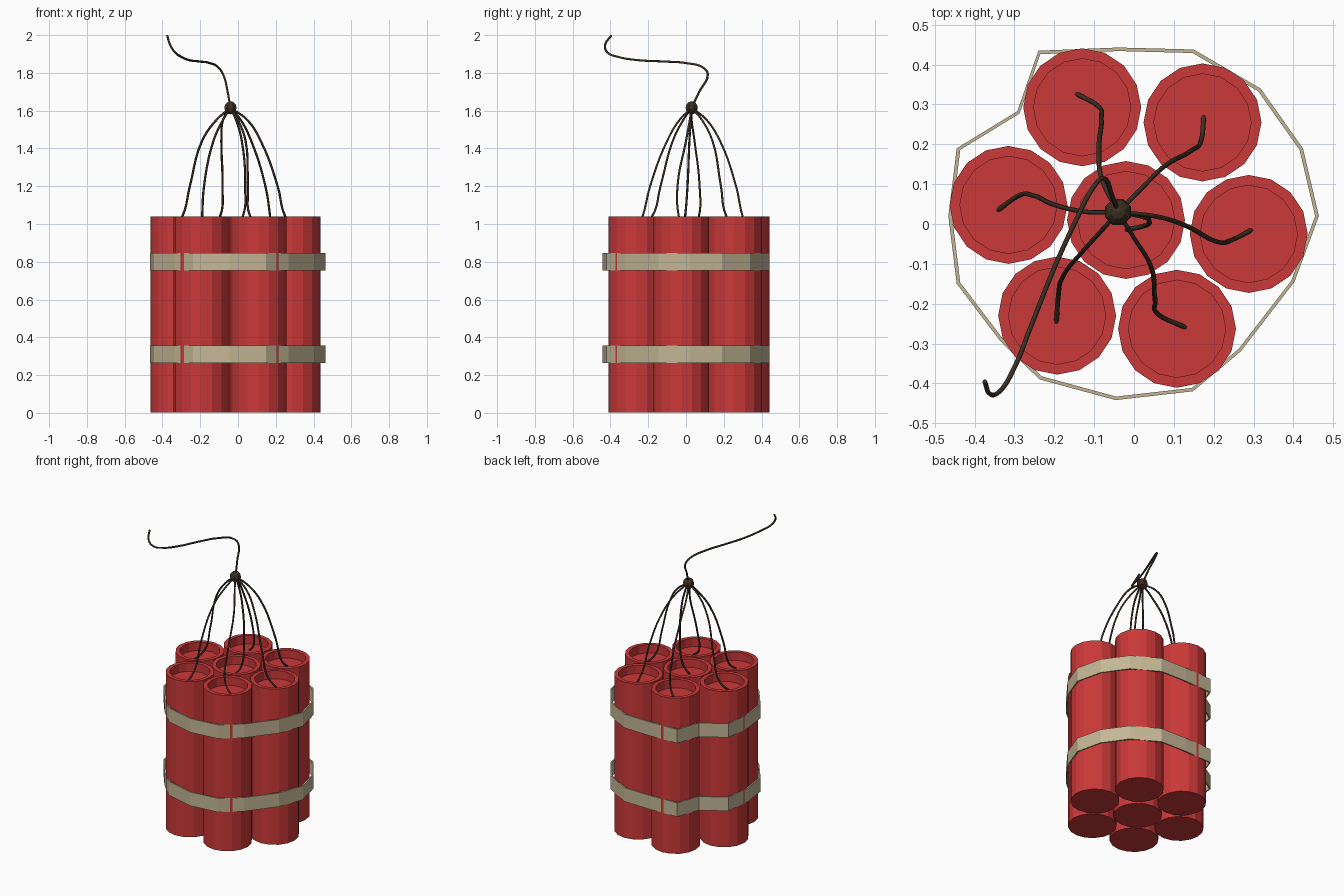
import bpy, bmesh
from math import sin, cos, pi
from mathutils import Vector

if "Cube" in bpy.data.objects:
    bpy.data.objects.remove(bpy.data.objects["Cube"])


def material(name, color):
    m = bpy.data.materials.new(name)
    m.diffuse_color = (*color, 1)
    m.use_nodes = True
    m.node_tree.nodes["Principled BSDF"].inputs["Base Color"].default_value = m.diffuse_color
    return m


RED = material("red_paper", (0.60, 0.04, 0.04))
TAN = material("tan_strap", (0.55, 0.47, 0.30))
BROWN = material("fuse_brown", (0.045, 0.028, 0.016))


def loft(name, rings, mat, caps=False):
    """Closed rings of points, bridged in order."""
    bm = bmesh.new()
    loops = [[bm.verts.new(p) for p in r] for r in rings]
    for a, b in zip(loops, loops[1:]):
        n = len(a)
        for i in range(n):
            j = (i + 1) % n
            bm.faces.new((a[i], a[j], b[j], b[i]))
    if caps:
        bm.faces.new(loops[0][::-1])
        bm.faces.new(loops[-1])
    bmesh.ops.recalc_face_normals(bm, faces=bm.faces[:])
    me = bpy.data.meshes.new(name)
    bm.to_mesh(me)
    bm.free()
    me.materials.append(mat)
    ob = bpy.data.objects.new(name, me)
    bpy.context.collection.objects.link(ob)
    return ob


def fuse(name, pts):
    """Thin round cord through the points."""
    cu = bpy.data.curves.new(name, 'CURVE')
    cu.dimensions = '3D'
    cu.bevel_depth = 0.006
    cu.bevel_resolution = 1
    cu.resolution_u = 5
    cu.use_fill_caps = True
    sp = cu.splines.new('BEZIER')
    sp.bezier_points.add(len(pts) - 1)
    for bp, p in zip(sp.bezier_points, pts):
        bp.co = p
        bp.handle_left_type = bp.handle_right_type = 'AUTO'
    cu.materials.append(BROWN)
    ob = bpy.data.objects.new(name, cu)
    bpy.context.collection.objects.link(ob)


# Sticks: 16-sided tubes with a recessed top
centers = [(-0.02, 0.01), (-0.13, 0.293), (0.172, 0.255), (0.288, -0.025),
           (0.108, -0.263), (-0.193, -0.23), (-0.315, 0.048)]
profile = [(0.148, 0.003), (0.148, 1.04), (0.122, 1.04), (0.122, 0.985)]
for k, (cx, cy) in enumerate(centers):
    rings = [[(cx + r * cos(i * pi / 8), cy + r * sin(i * pi / 8), z)
              for i in range(16)] for r, z in profile]
    loft(f"stick_{k + 1}", rings, RED, caps=True)

# Straps: faceted bands around the bundle
outline = [(-0.24, 0.435), (-0.293, 0.283), (-0.445, 0.19), (-0.466, 0.02),
           (-0.445, -0.15), (-0.335, -0.295), (-0.237, -0.39), (-0.046, -0.442),
           (0.148, -0.42), (0.268, -0.32), (0.403, -0.145), (0.464, 0.02),
           (0.424, 0.19), (0.318, 0.34), (0.15, 0.438), (-0.04, 0.443)]
for name, z0 in (("lower_strap", 0.265), ("upper_strap", 0.755)):
    s = 0.98
    inner = [(x * s, y * s) for x, y in outline]
    path = [(outline, z0), (outline, z0 + 0.092), (inner, z0 + 0.092),
            (inner, z0), (outline, z0)]
    ob = loft(name, [[(x, y, z) for x, y in o] for o, z in path], TAN)
    bm = bmesh.new()
    bm.from_mesh(ob.data)
    bmesh.ops.remove_doubles(bm, verts=bm.verts[:], dist=0.0005)
    bmesh.ops.recalc_face_normals(bm, faces=bm.faces[:])
    bm.to_mesh(ob.data)
    bm.free()

# Stick fuses: plan positions, sharing one set of heights, meeting at the knot
KNOT = (-0.04, 0.03, 1.615)
heights = [0.98, 1.04, 1.2, 1.44, 1.55]
plans = [
    [(-0.02, -0.015), (0.025, -0.005), (0.038, 0.008), (0.02, 0.018), (-0.01, 0.025)],
    [(-0.145, 0.327), (-0.095, 0.30), (-0.082, 0.265), (-0.088, 0.18), (-0.08, 0.11)],
    [(0.175, 0.27), (0.17, 0.215), (0.145, 0.185), (0.07, 0.14), (0.015, 0.085)],
    [(0.295, -0.015), (0.25, -0.038), (0.21, -0.045), (0.12, 0.0), (0.05, 0.02)],
    [(0.13, -0.26), (0.065, -0.23), (0.053, -0.19), (0.04, -0.10), (0.0, -0.035)],
    [(-0.195, -0.248), (-0.19, -0.18), (-0.18, -0.135), (-0.13, -0.07), (-0.08, -0.015)],
    [(-0.342, 0.034), (-0.295, 0.068), (-0.255, 0.072), (-0.19, 0.045), (-0.115, 0.03)],
]
for k, plan in enumerate(plans):
    fuse(f"stick_fuse_{k + 1}",
         [(x, y, z) for (x, y), z in zip(plan, heights)] + [KNOT])

# Main fuse trailing up from the knot
fuse("main_fuse", [KNOT, (-0.055, 0.07, 1.70), (-0.078, 0.115, 1.79),
                   (-0.10, 0.095, 1.825), (-0.15, 0.0, 1.852), (-0.20, -0.11, 1.86),
                   (-0.26, -0.26, 1.868), (-0.30, -0.36, 1.885), (-0.335, -0.418, 1.91),
                   (-0.36, -0.428, 1.95), (-0.375, -0.395, 1.998)])

# Knot
bpy.ops.mesh.primitive_uv_sphere_add(segments=8, ring_count=6, radius=0.035,
                                     location=KNOT, rotation=(0, 0, pi / 8))
knot = bpy.context.object
knot.name = "fuse_knot"
knot.data.materials.append(BROWN)
